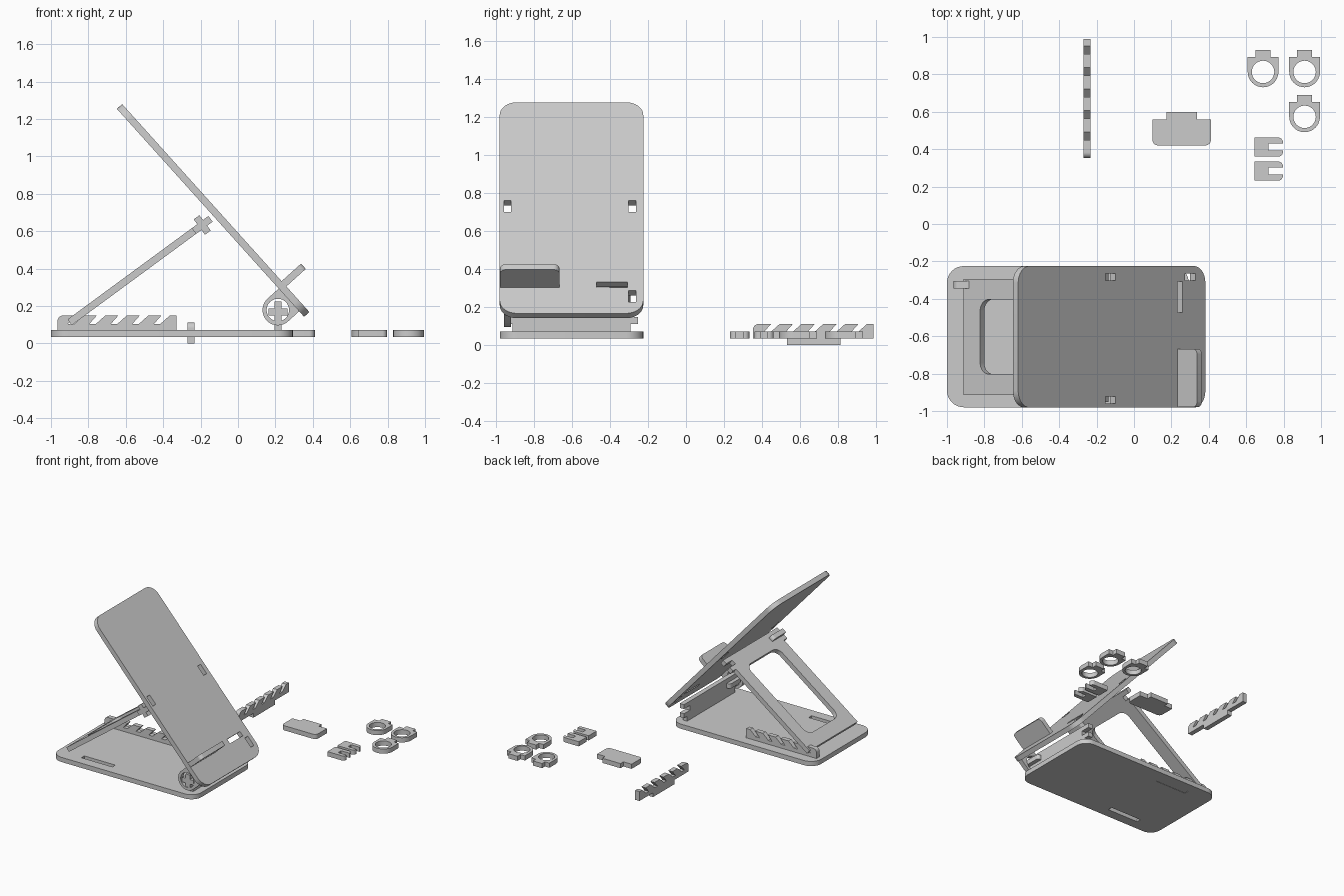
import bpy, bmesh, math
from mathutils import Vector, Matrix

if "Cube" in bpy.data.objects:
    bpy.data.objects.remove(bpy.data.objects["Cube"])

T = 0.038          # sheet thickness
YC = -0.603        # centre line of the assembled stand
X, Y, Z = Vector((1, 0, 0)), Vector((0, 1, 0)), Vector((0, 0, 1))


def fillet(pts, n=8):
    """Replace (x, y, r) corners by circular arcs, keep (x, y) corners sharp."""
    out = []
    for i, p in enumerate(pts):
        c = Vector(p[:2])
        if len(p) == 2:
            out.append(c)
            continue
        a = c + (Vector(pts[i - 1][:2]) - c).normalized() * p[2]
        b = c + (Vector(pts[(i + 1) % len(pts)][:2]) - c).normalized() * p[2]
        for k in range(n + 1):
            t = k / n
            wa, wc, wb = (1 - t) ** 2, 2 * t * (1 - t) * math.sqrt(0.5), t * t
            out.append((a * wa + c * wc + b * wb) / (wa + wc + wb))
    return out


def rect(x0, x1, y0, y1, r=0):
    c = [(x0, y0), (x1, y0), (x1, y1), (x0, y1)]
    return [p + (r,) for p in c] if r else c


def mirrored(half):
    return half + [(-p[0],) + tuple(p[1:]) for p in reversed(half)]


def sheet(name, loops, origin, u, v):
    """Flat part cut from sheet: first loop is the outline, others are holes."""
    cu = bpy.data.curves.new(name, 'CURVE')
    cu.dimensions, cu.fill_mode, cu.extrude = '2D', 'BOTH', T / 2
    for loop in loops:
        pts = fillet(loop)
        s = cu.splines.new('POLY')
        s.points.add(len(pts) - 1)
        for sp, p in zip(s.points, pts):
            sp.co = (p.x, p.y, 0, 1)
        s.use_cyclic_u = True
    tmp = bpy.data.objects.new(name + "_curve", cu)
    bpy.context.collection.objects.link(tmp)
    bpy.context.view_layer.update()
    dg = bpy.context.evaluated_depsgraph_get()
    me = bpy.data.meshes.new_from_object(tmp.evaluated_get(dg))
    bpy.data.objects.remove(tmp)
    w = u.cross(v)
    m = Matrix((u, v, w)).transposed().to_4x4()
    m.translation = Vector(origin)
    bm = bmesh.new()
    bm.from_mesh(me)
    bmesh.ops.remove_doubles(bm, verts=bm.verts, dist=1e-5)
    bmesh.ops.transform(bm, matrix=m, verts=bm.verts)
    bmesh.ops.recalc_face_normals(bm, faces=bm.faces)
    bm.to_mesh(me)
    bm.free()
    me.name = name
    ob = bpy.data.objects.new(name, me)
    bpy.context.collection.objects.link(ob)
    bpy.ops.object.select_all(action='DESELECT')
    ob.select_set(True)
    bpy.context.view_layer.objects.active = ob
    bpy.ops.object.shade_smooth_by_angle(angle=math.radians(30))
    return ob


ZB = 0.054                       # mid height of everything lying flat
CX, CZ = 0.214, 0.168            # hinge axis

# base plate with slots for hinge plate and the two racks
slots = [rect(CX - T / 2, CX + T / 2, YC + s - 0.09, YC + s + 0.09) for s in (-0.205, 0.205)]
slots += [rect(-0.785, -0.505, YC + s - T / 2, YC + s + T / 2) for s in (-0.278, 0.278)]
sheet("base_plate", [rect(-1, 0.293, -0.98, -0.225, 0.09)] + slots, (0, 0, ZB), X, Y)


# forked ends shared by hinge plate and leg
def fork(c):
    return [(0.31, c - 0.055), (0.35, c - 0.055), (0.35, c - T / 2), (0.275, c - T / 2),
            (0.275, c + T / 2), (0.35, c + T / 2), (0.35, c + 0.055)]


# upright hinge plate
half = [(0.115, 0.073), (0.115, 0.035), (0.295, 0.035), (0.295, 0.073), (0.31, 0.073)]
sheet("hinge_plate", [mirrored(half + fork(CZ))], (CX, YC, 0), Y, Z)

# support leg frame
foot, top = Vector((-0.9, YC, 0.113)), Vector((-0.147, YC, 0.666))
L = (top - foot).length
leg = (top - foot).normalized()
leg_n = Y.cross(leg)
sheet("support_leg",
      [mirrored([(0.31, 0)] + fork(L - 0.055)), rect(-0.2, 0.2, 0.11, L - 0.13, 0.06)],
      foot, Y, leg)

# tilted back panel
up = Vector((-0.669, 0, 0.743)).normalized()
out = Y.cross(up) * 1.0          # panel front normal
pc = Vector((-0.133, YC, 0.711))
RU, LU = -0.627, -0.545          # ring and lip positions along the panel
holes = [rect(s - T / 2, s + T / 2, u - 0.041, u + 0.041)
         for s in (-0.337, 0.32) for u in (0.01, RU)]
holes += [rect(s - 0.0825, s + 0.0825, LU - T / 2, LU + T / 2) for s in (-0.213, 0.213)]
sheet("back_panel", [rect(-0.378, 0.378, -0.748, 0.748, 0.09)] + holes, pc, Y, up)

# device lips: one fitted, one loose
lip = mirrored([(0.082, T), (0.082, 0), (0.156, 0), (0.156, -0.14, 0.03)][::-1][:2]
               + [(0.082, 0), (0.082, T)])
sheet("lip_fitted", [lip], pc + up * LU + Y * -0.22 + out * (T / 2), Y, -out)
sheet("lip_loose", [lip], (0.255, 0.56, ZB), X, Y)

# hinge rings: one fitted, three loose
ring = [(0.082, 0), (0.082, 0.08), (0.041, 0.08), (0.041, 0.118),
        (-0.041, 0.118), (-0.041, 0.08), (-0.082, 0.08), (-0.082, 0)]
ring += [(0.082 * math.cos(a), 0.082 * math.sin(a))
         for a in (math.pi * (1 + k / 20) for k in range(1, 20))]
eye = [(0.06 * math.cos(k * math.pi / 18), 0.06 * math.sin(k * math.pi / 18)) for k in range(36)]
sheet("ring_fitted", [ring, eye], pc + up * RU - out * 0.099 + Y * -0.337, up, out)
for i, (x, y) in enumerate([(0.69, 0.813), (0.912, 0.813), (0.912, 0.573)]):
    sheet(f"ring_loose_{i}", [ring, eye], (x, y, ZB), X, Y)

# forked clips: two fitted on front ends, two loose
clip = [(0, -0.051), (0.151, -0.051, 0.025), (0.151, -0.019), (0.075, -0.019),
        (0.075, 0.019), (0.151, 0.019), (0.151, 0.051, 0.025), (0, 0.051)]
end = Y * (YC - 0.35)
sheet("clip_hinge", [clip], (CX, end.y, CZ), Y, X)
lc = top - leg * 0.055
sheet("clip_leg", [clip], (lc.x, end.y, lc.z), Y, leg_n)
for i, y in enumerate((0.283, 0.411)):
    sheet(f"clip_loose_{i}", [clip], (0.645, y, ZB), X, Y)

# toothed racks: one fitted, one loose
rack = [(0, 0), (0.18, 0), (0.18, -0.035), (0.46, -0.035), (0.46, 0), (0.635, 0), (0.635, 0.077)]
for k in reversed(range(5)):
    t = 0.095 + 0.115 * k
    rack += [(t + 0.045, 0.077), (t - 0.005, 0.032), (t - 0.04, 0.032), (t, 0.077)]
rack.append((0, 0.077, 0.03))
sheet("rack_fitted", [rack], (-0.965, YC + 0.278, 0.072), X, Z)
sheet("rack_loose", [rack], (-0.252, 0.353, 0.035), Y, Z)
